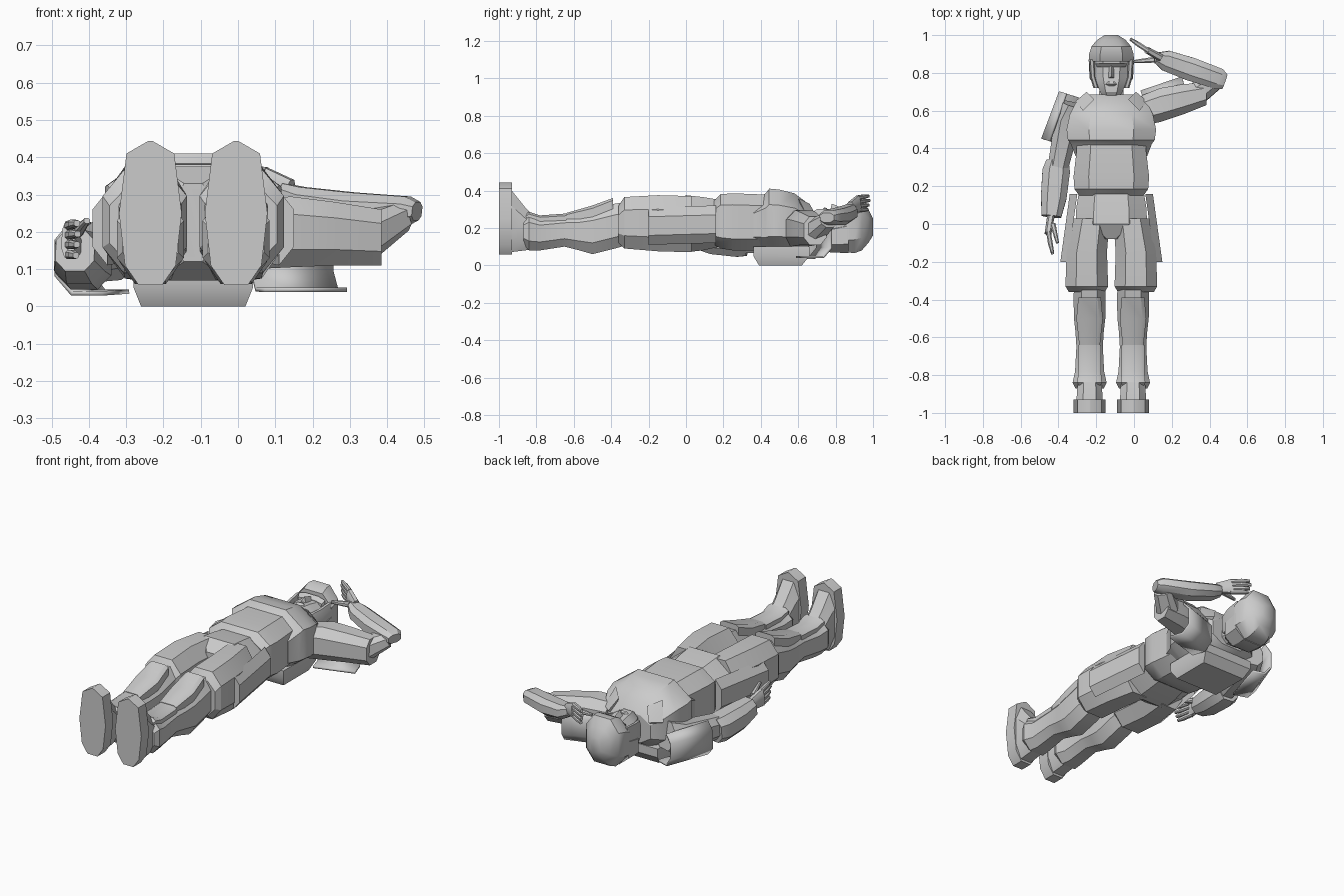
import bpy, bmesh, math
from mathutils import Vector

if "Cube" in bpy.data.objects:
    bpy.data.objects.remove(bpy.data.objects["Cube"], do_unlink=True)

UNIT = 0.01      # lengths below are in hundredths
MID = -12        # x of the body's centre line

grey = bpy.data.materials.new("plain_grey")
grey.use_nodes = True
colour = (0.6, 0.6, 0.6, 1)
grey.diffuse_color = colour
grey.node_tree.nodes["Principled BSDF"].inputs["Base Color"].default_value = colour


def finish(name, bm):
    """Turn a bmesh into a named, shaded object."""
    bmesh.ops.recalc_face_normals(bm, faces=bm.faces[:])
    mesh = bpy.data.meshes.new(name)
    bm.to_mesh(mesh)
    bm.free()
    mesh.materials.append(grey)
    obj = bpy.data.objects.new(name, mesh)
    bpy.context.collection.objects.link(obj)
    bpy.ops.object.select_all(action='DESELECT')
    obj.select_set(True)
    bpy.context.view_layer.objects.active = obj
    bpy.ops.object.shade_smooth_by_angle(angle=math.radians(32))
    return obj


def loft(name, rings, cut=0.5, axis=None, keep=None):
    """Skin chamfered rings (centre, half width, half height) along a limb.
    keep picks a run of corners, giving an open curved plate."""
    axis = Vector(axis) if axis else (Vector(rings[-1][0]) - Vector(rings[0][0])).normalized()
    u = axis.cross(Vector((0, 0, 1))).normalized()
    v = u.cross(axis)
    corners = [(1, -cut), (1, cut), (cut, 1), (-cut, 1),
               (-1, cut), (-1, -cut), (-cut, -1), (cut, -1)]
    if keep:
        corners = [corners[i] for i in keep]
    bm = bmesh.new()
    rows = []
    for centre, wide, high in rings:
        rows.append([bm.verts.new((Vector(centre) + u * a * wide + v * b * high) * UNIT)
                     for a, b in corners])
    count = len(corners)
    for low, top in zip(rows, rows[1:]):
        for i in range(count - 1 if keep else count):
            j = (i + 1) % count
            bm.faces.new((low[i], low[j], top[j], top[i]))
    if not keep:
        bm.faces.new(rows[0])
        bm.faces.new(rows[-1])
    obj = finish(name, bm)
    if keep:
        shell = obj.modifiers.new("thickness", 'SOLIDIFY')
        shell.thickness = 1.2 * UNIT
        shell.offset = 0
    return obj


def body(name, rows, side=0, cut=0.5):
    """Loft straight along y from rows of (y, sideways offset, half width, back z, front z)."""
    return loft(name, [((MID + side * off, y, (back + front) / 2), wide, (front - back) / 2)
                       for y, off, wide, back, front in rows], cut, axis=(0, 1, 0))


def bar(name, start, end, size, tip):
    """Straight tapered piece."""
    return loft(name, [(start, *size), (end, *tip)])


def hull(name, points):
    """Small faceted solid around a few points."""
    bm = bmesh.new()
    for p in points:
        bm.verts.new(Vector(p) * UNIT)
    bmesh.ops.convex_hull(bm, input=bm.verts[:])
    return finish(name, bm)


# Legs, the same on both sides
for side, label in ((-1, "right"), (1, "left")):
    x = MID + side * 11.5
    hull(label + "_boot_sole", [(x + s * wide, y, z)
                                for s in (-1, 1) for y in (-100, -93)
                                for wide, z in ((0.5, 44.4), (6.4, 41), (8.4, 25),
                                                (6.8, 11), (3.2, 5.8))])
    body(label + "_boot_ankle", [(-94, 11.5, 7, 7, 41), (-86, 11.5, 6.5, 8, 31),
                                 (-80, 11.5, 6, 9, 25)], side)
    body(label + "_shin", [(-87, 11.5, 7.5, 11, 25), (-84, 11.5, 9, 8, 28),
                           (-78, 11.5, 7.7, 8, 26), (-65, 11.5, 7, 10, 27),
                           (-57, 11.5, 7.5, 8, 28), (-50, 11.5, 8.3, 6, 30),
                           (-38, 11.5, 8.5, 9, 33), (-31, 11.5, 8, 11, 34)], side)
    body(label + "_shin_plate", [(-86, 11.5, 5.5, 20, 27), (-84, 11.5, 6.5, 20, 28.7),
                                 (-78, 11.5, 6, 20, 26.7), (-64, 11.5, 6, 20, 27.7)], side, 0.7)
    body(label + "_knee_pad", [(-64, 11.5, 5.5, 22, 28), (-50, 11.5, 7, 22, 32),
                               (-39, 11.5, 6, 28, 36)], side, 0.7)
    body(label + "_thigh", [(-36, 13, 9.5, 12, 32), (-33, 13, 11.3, 9, 36.5),
                            (-15, 13, 10.7, 7.5, 37.5), (3, 10.5, 9.5, 7, 37)], side)
    # Hip plate hanging from the waist, flaring outwards
    x = MID + side * 20
    hull(label + "_hip_plate",
         [(x + side * (5 * far + dx), y, z)
          for y, far, back, front in ((16, 0, 13, 31), (-20, 1, 12, 30))
          for dx, inset in ((-2, -1), (2, 4))
          for z in (back + inset, front - inset)])

# Pelvis and trunk, with the stomach plate overhanging the hips
body("pelvis", [(-8, 0, 5, 12, 33), (0, 0, 19, 7, 37.5), (9, 0, 18.5, 8, 36.5),
                (18, 0, 17, 10, 35)])
body("stomach_plate", [(15, 0, 17, 11, 34.5), (18.5, 0, 19.5, 9, 38), (25, 0, 20, 8, 38.5),
                       (38, 0, 18.5, 8, 38), (46, 0, 18, 9, 38)], cut=0.6)
body("chest", [(36, 0, 19, 9, 34), (42.5, 0, 21.5, 7, 38.5), (44.5, 0, 23, 7, 41),
               (50, 0, 23.7, 7, 40.5), (58, 0, 22, 7, 38.5), (64, 0, 19, 9, 34),
               (68.5, 0, 13, 12, 28)])
body("neck", [(62, 0, 7, 13, 27), (76, 0, 6, 13, 25)])

# Back pack, bevelled towards its outer face
hull("back_pack", [(MID + s * wide, y, z)
                   for s in (-1, 1)
                   for wide, z, ends in ((14, 0, (39, 62)), (16, 5, (36, 66)), (16, 10, (36, 66)))
                   for y in ends])

# Collar points beside the neck
for side in (-1, 1):
    x = MID + side * 13
    hull("collar_point", [(x, 70, 26), (x + side * 6, 65, 26), (x + side * 2, 60, 36),
                          (x - side * 4, 66, 33), (x, 64, 22)])

# Head and face
body("face", [(67, 0, 4, 20, 28), (70, 0, 6, 17, 30), (77, 0, 8.5, 14, 30),
              (82, 0, 9, 13, 29), (88, 0, 9, 12, 30)])
hull("nose", [(MID - 2, 77, 29), (MID + 2, 77, 29), (MID, 78, 33), (MID - 1, 84, 29),
              (MID + 1, 84, 29), (MID, 84, 30.5)])
body("lips", [(73, 0, 2.5, 27, 30), (74, 0, 3, 27, 31), (75.5, 0, 2, 27, 30.5)])
body("brow", [(83, 0, 7.5, 26, 29.5), (85, 0, 8.5, 26, 31.5)])

# Helmet: dome rising to the front, neck guard and cheek pieces
body("helmet_dome", [(86, 0, 12, 7, 33), (90, 0, 11.8, 6.5, 35), (94, 0, 10.5, 8, 35),
                     (97.5, 0, 7.5, 12, 30), (100, 0, 3.5, 16, 25)])
body("helmet_guard", [(74, 0, 9, 9, 20), (77, 0, 11.5, 7, 23), (87, 0, 12, 6.5, 26)])
for side in (-1, 1):
    body("cheek_piece", [(72, 8, 1.5, 16, 27), (78, 9.8, 1.5, 15, 28),
                         (87, 10.3, 1.5, 15, 29)], side)


def hand(name, wrist, knuckle, tip, spread):
    """Palm with four fingers stacked in z."""
    w, k, t = (Vector(p) for p in (wrist, knuckle, tip))
    bar(name + "_palm", w, k, (2, 3), (1.8, spread * 1.9))
    for i in range(4):
        shift = Vector((0, 0, (i - 1.5) * spread))
        reach = 1 - 0.08 * abs(i - 2)
        bend = k.lerp(t, 0.5) + shift * 1.05
        end = k + (t - k) * reach + shift * 1.1
        loft(name + "_finger", [(k + shift - (k - w) * 0.1, 1.2, 1.2), (bend, 1.3, 1.2),
                                (end, 0.8, 0.8)])


# Lowered right arm, the plate wrapping its outer and rear sides
loft("right_upper_arm", [((-31, 63, 18), 7, 8), ((-35, 55, 15), 7, 8),
                         ((-40, 31, 13), 5.5, 6.5)])
loft("right_forearm", [((-40.5, 33, 12), 6, 7), ((-41.2, 28, 12), 7.3, 7.5),
                       ((-42.5, 14, 13), 6.8, 7), ((-43.7, 4, 15), 5.2, 5.5)])
loft("right_shoulder_plate", [((-32.5, 68, 13), 7, 9), ((-40.5, 42.5, 13), 8.5, 9.5)],
     keep=(6, 7, 0, 1, 2))
hand("right_hand", (-43.7, 6, 16), (-45.5, -5, 18), (-43, -16, 18), 2.6)
bar("right_thumb", (-43, 0, 20), (-40.5, -10, 23), (1.5, 1.5), (0.8, 0.8))

# Saluting left arm, the plate wrapping its upper and rear sides
loft("left_upper_arm", [((4, 60, 19), 8, 9), ((14, 63, 20), 9, 9.5),
                        ((26, 66, 19.5), 8, 8.5), ((38.5, 69, 18.5), 6, 7.5)],
     axis=(1, 0, 0))
loft("left_shoulder_plate", [((6, 62.5, 14), 8, 9.5), ((28, 69.5, 14), 8.5, 9.5)],
     keep=(3, 4, 5, 6, 7))
loft("left_elbow", [((34, 69.5, 19), 6, 6), ((43, 76, 24), 5, 4)])
loft("left_forearm", [((48, 75.3, 25.5), 4, 2.5), ((45, 76.8, 25.5), 5.6, 4),
                      ((30, 82, 26), 6.2, 4.6), ((17, 86.5, 28), 5.5, 4), ((12, 88, 30), 3, 3)])
hand("left_hand", (14, 88, 31), (7, 92, 33), (-2, 98, 33.5), 2.2)
bar("left_thumb", (11, 87, 31), (0, 86, 30), (1.6, 1.6), (0.8, 0.8))
